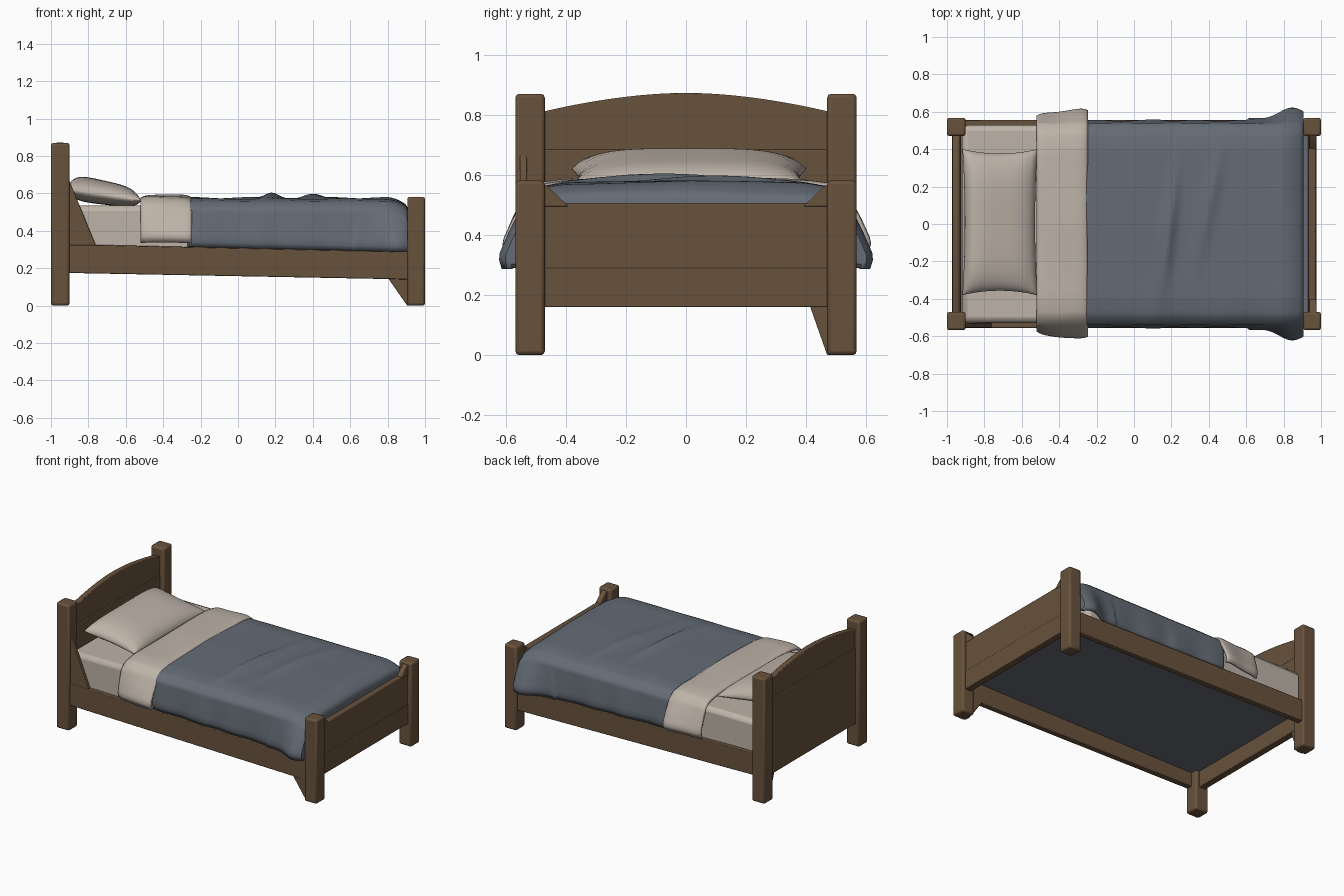
import bpy, bmesh, math
from mathutils import Vector

if "Cube" in bpy.data.objects:
    bpy.data.objects.remove(bpy.data.objects["Cube"])


def material(name, rgb):
    m = bpy.data.materials.new(name)
    m.diffuse_color = (*rgb, 1)
    m.use_nodes = True
    m.node_tree.nodes["Principled BSDF"].inputs["Base Color"].default_value = m.diffuse_color
    return m


WOOD = material("brown wood", (0.138, 0.084, 0.045))
BLUE = material("blue grey blanket", (0.128, 0.15, 0.18))
LINEN = material("beige linen", (0.51, 0.45, 0.39))


def finish(bm, name, mat, bevel=0.0, thick=0.0, angle=35):
    bmesh.ops.recalc_face_normals(bm, faces=bm.faces)
    if thick and sum(f.normal.z * f.calc_area() for f in bm.faces) < 0:
        bmesh.ops.reverse_faces(bm, faces=bm.faces)
    me = bpy.data.meshes.new(name)
    bm.to_mesh(me)
    bm.free()
    me.materials.append(mat)
    ob = bpy.data.objects.new(name, me)
    bpy.context.collection.objects.link(ob)
    if bevel:
        b = ob.modifiers.new("bevel", 'BEVEL')
        b.width, b.segments, b.limit_method = bevel, 2, 'ANGLE'
    if thick:
        s = ob.modifiers.new("thickness", 'SOLIDIFY')
        s.thickness, s.offset = thick, -1
    bpy.context.view_layer.objects.active = ob
    bpy.ops.object.select_all(action='DESELECT')
    ob.select_set(True)
    bpy.ops.object.shade_smooth_by_angle(angle=math.radians(angle))
    return ob


def box(name, x, y, z, mat, bevel=0.013):
    bm = bmesh.new()
    bmesh.ops.create_cube(bm, size=1)
    for v in bm.verts:
        v.co = [(a + b) / 2 + c * (b - a) for (a, b), c in zip((x, y, z), v.co)]
    return finish(bm, name, mat, bevel)


def slab(name, outline, axis, lo, hi, bevel=0.004):
    """Extrude an outline: (x, z) along y, or (y, z) along x."""
    bm = bmesh.new()
    put = (lambda a, b, d: (d, a, b)) if axis == 'x' else (lambda a, b, d: (a, d, b))
    f = bm.faces.new([bm.verts.new(put(a, b, lo)) for a, b in outline])
    r = bmesh.ops.extrude_face_region(bm, geom=[f])
    move = Vector(put(0, 0, hi - lo))
    for v in r["geom"]:
        if isinstance(v, bmesh.types.BMVert):
            v.co += move
    return finish(bm, name, WOOD, bevel)


def grid(name, nu, nv, fn, mat, thick=0.0):
    bm = bmesh.new()
    vs = [[bm.verts.new(fn(i / nu, j / nv)) for j in range(nv + 1)] for i in range(nu + 1)]
    for i in range(nu):
        for j in range(nv):
            bm.faces.new((vs[i][j], vs[i + 1][j], vs[i + 1][j + 1], vs[i][j + 1]))
    bm.normal_update()
    return finish(bm, name, mat, 0, thick, 50)


# Posts, side rails and foot corners, on both sides
for s, side in ((-1, "front"), (1, "back")):
    yr = sorted((s * 0.47, s * 0.568))
    box(f"{side}_head_post", (-1, -0.9), yr, (0, 0.87), WOOD)
    box(f"{side}_foot_post", (0.905, 1), yr, (0, 0.582), WOOD)
    ry = sorted((s * 0.515, s * 0.555))
    slab(f"{side}_side_rail", [(-0.92, 0.175), (0.92, 0.14), (0.92, 0.288), (-0.76, 0.325),
                               (-0.92, 0.325)], 'y', *ry)
    slab(f"{side}_foot_corner", [(s * 0.39, 0.495), (s * 0.49, 0.495), (s * 0.49, 0.575),
                                 (s * 0.465, 0.565)], 'x', 0.935, 0.975)

# Single braces
slab("head_brace", [(-0.93, 0.31), (-0.755, 0.31), (-0.9, 0.665), (-0.93, 0.68)],
     'y', -0.553, -0.53)
slab("foot_leg_brace", [(0.8, 0.15), (0.93, 0.15), (0.93, 0.0), (0.905, 0.0)], 'y', -0.55, -0.515)
slab("head_leg_brace", [(0.41, 0.17), (0.49, 0.17), (0.49, 0.0), (0.47, 0.0)], 'x', -0.97, -0.93)

# Arched headboard with a lower panel
arch = [(y, 0.873 - 0.066 * (abs(y) / 0.49) ** 1.8)
        for y in (-0.49 + 0.98 * i / 24 for i in range(25))]
slab("headboard", [(0.49, 0.16), (-0.49, 0.16)] + arch, 'x', -0.97, -0.932)
box("headboard_panel", (-0.974, -0.926), (-0.48, 0.48), (0.16, 0.685), WOOD, 0.004)

# Footboard with a lower rail
box("footboard", (0.932, 0.972), (-0.49, 0.49), (0.2, 0.507), WOOD, 0.006)
box("footboard_rail", (0.93, 0.977), (-0.49, 0.49), (0.16, 0.29), WOOD, 0.004)

# Bed base and mattress
box("bed_base", (-0.935, 0.935), (-0.52, 0.52), (0.272, 0.285), BLUE, 0)
box("mattress", (-0.92, 0.82), (-0.528, 0.528), (0.28, 0.535), LINEN, 0.03)


def drape(t, top, flare, low):
    """Point (y, z) on the cloth cross-section, t from -1 to 1."""
    s, a = math.copysign(1, t), abs(t)
    pts = [(0, top), (0.40, top - 0.006), (0.49, top - 0.02), (0.538, top - 0.06),
           (0.538 + (flare - 0.538) * 0.55, (top + low) / 2 - 0.01), (flare, low + 0.04),
           (flare - 0.012, low)]
    keys = [0, 0.45, 0.56, 0.64, 0.83, 0.96, 1]
    for k in range(6):
        if a <= keys[k + 1] + 1e-9:
            f = (a - keys[k]) / (keys[k + 1] - keys[k])
            p, q = pts[k], pts[k + 1]
            return s * (p[0] + (q[0] - p[0]) * f), p[1] + (q[1] - p[1]) * f


def bump(x, c, w):
    return math.exp(-((x - c) / w) ** 2)


def blanket(u, v):
    t = 2 * v - 1
    x = min(-0.27 + 1.265 * u, 0.907)
    over = max(0, u - 0.93) / 0.07                      # foot end hangs down
    flap = 0.012 if x > 0.61 + 0.12 * max(0, 1 - abs(t)) else 0
    flare = 0.554 + flap + 0.056 * bump(x, 0.845, 0.1) + 0.006 * bump(x, 0.13, 0.05)
    top = 0.578 - 0.045 * max(0, (x - 0.78) / 0.127) ** 2
    y, z = drape(t, top, flare, 0.312 - 0.022 * (x + 0.25))
    if abs(t) < 0.6:                                    # creases
        fade = 1 - (abs(t) / 0.6) ** 4
        z += fade * (0.026 * bump(x - 0.12 * y, 0.19, 0.035) * bump(y, -0.05, 0.35)
                     + 0.018 * bump(x - 0.2 * y, 0.38, 0.04) * bump(y, 0.1, 0.3)
                     + 0.004 * math.sin(17 * x + 5 * y))
    else:
        y += math.copysign(0.004, t) * math.sin(24 * x) * (abs(t) - 0.6) / 0.4
    return x, y * (1 - 0.03 * over), z + (min(z, 0.3) - z) * over


def fold(u, v):
    x = -0.522 + 0.275 * u
    t = 2 * v - 1
    roll = 0.014 * (abs(2 * u - 1)) ** 6                # rounded edges of the fold
    y, z = drape(t, 0.592 - roll, 0.592 + 0.03 * u - roll, 0.335)
    return x, y + 0.003 * math.sin(22 * x + 3 * z), z + 0.003 * math.sin(9 * y + 14 * x)


grid("blanket", 90, 70, blanket, BLUE, 0.012)
grid("sheet_fold", 20, 60, fold, LINEN, 0.018)


# Pillow: two puffed sheets with pinched sides, leaning on the headboard
def pillow(up, down):
    def fn(u, v):
        a, b = 2 * u - 1, 2 * v - 1
        a, b = math.sin(a * math.pi / 2), math.sin(b * math.pi / 2)
        h = (max(0, 1 - a ** 4) * max(0, 1 - b ** 4)) ** 0.5
        x = -0.717 + 0.2 * a * (1 - 0.06 * (1 - b * b))
        y = 0.01 + 0.39 * b * (1 - 0.06 * (1 - a * a))
        pleat = 0.005 * math.sin(30 * a) * b ** 4 * h
        return x, y, 0.59 - 0.03 * a + (up - down) * h * (1 - 0.15 * a) + pleat
    return fn


grid("pillow_top", 28, 40, pillow(0.079, 0), LINEN)
bottom = grid("pillow_bottom", 28, 40, pillow(0, 0.05), LINEN)
bottom.data.flip_normals()
